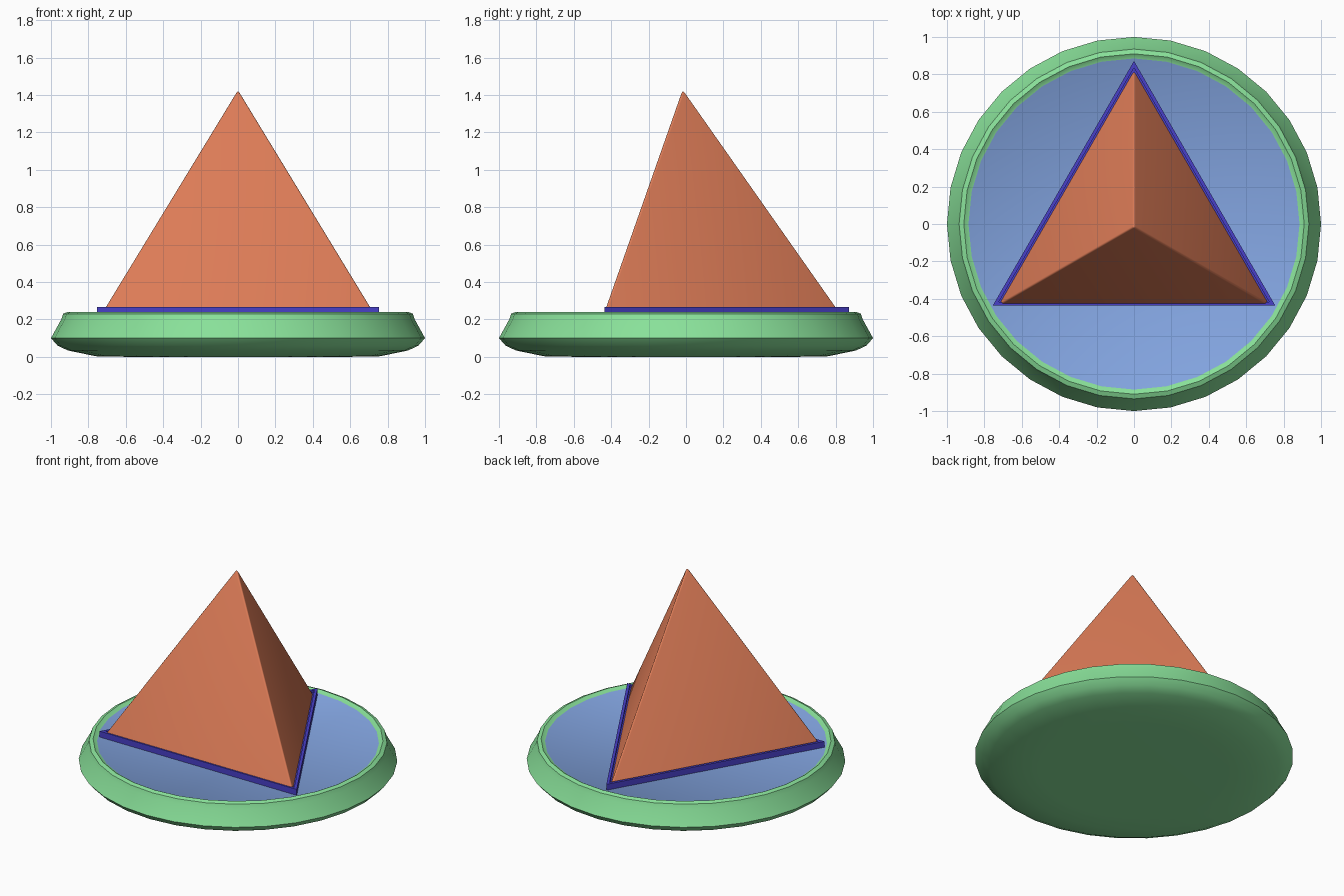
import bpy, bmesh, math

cube = bpy.data.objects.get("Cube")
if cube:
    bpy.data.objects.remove(cube)


def material(name, rgb):
    m = bpy.data.materials.new(name)
    m.use_nodes = True
    m.diffuse_color = (*rgb, 1)
    m.node_tree.nodes["Principled BSDF"].inputs["Base Color"].default_value = (*rgb, 1)
    return m


green = material("light green", (0.25, 0.75, 0.32))
blue = material("soft blue", (0.23, 0.38, 0.76))
indigo = material("indigo", (0.065, 0.05, 0.58))
orange = material("orange", (0.72, 0.2, 0.095))


def ring(bm, sides, radius, z, y=0):
    """Loop of vertices with its first corner pointing to the back."""
    angles = [math.pi / 2 + math.tau * i / sides for i in range(sides)]
    return [bm.verts.new((radius * math.cos(a), y + radius * math.sin(a), z)) for a in angles]


def stack(name, sides, profile, mats):
    """Join stacked rings into a closed solid; the last face is the top cap."""
    bm = bmesh.new()
    loops = [ring(bm, sides, r, z) for r, z in profile]
    bm.faces.new(loops[0][::-1])
    for a, b in zip(loops, loops[1:]):
        for i in range(sides):
            j = (i + 1) % sides
            bm.faces.new((a[i], a[j], b[j], b[i]))
    top = bm.faces.new(loops[-1])
    top.material_index = len(mats) - 1
    return finish(bm, name, mats)


def finish(bm, name, mats):
    bmesh.ops.recalc_face_normals(bm, faces=bm.faces)
    mesh = bpy.data.meshes.new(name)
    bm.to_mesh(mesh)
    bm.free()
    for m in mats:
        mesh.materials.append(m)
    obj = bpy.data.objects.new(name, mesh)
    bpy.context.collection.objects.link(obj)
    return obj


def smooth(obj, degrees):
    bpy.ops.object.select_all(action="DESELECT")
    obj.select_set(True)
    bpy.context.view_layer.objects.active = obj
    bpy.ops.object.shade_smooth_by_angle(angle=math.radians(degrees))


# Round base with a rim and a slightly sunken blue top
base = stack("round_base", 32,
             [(0.6, 0), (0.76, 0.003), (0.91, 0.034), (0.965, 0.06), (1, 0.1),
              (0.945, 0.2), (0.935, 0.23), (0.91, 0.24), (0.885, 0.224)],
             [green, blue])
smooth(base, 40)

# Triangular tray with a shallow recess
stack("triangle_tray", 3,
      [(0.872, 0.215), (0.872, 0.265), (0.835, 0.265), (0.835, 0.25)], [indigo])

# Three-sided pyramid with softened edges
bm = bmesh.new()
foot = ring(bm, 3, 0.84, 0.24, -0.015)
tip = bm.verts.new((0, -0.015, 1.435))
bm.faces.new(foot)
for i in range(3):
    bm.faces.new((foot[i], foot[(i + 1) % 3], tip))
bmesh.ops.bevel(bm, geom=list(tip.link_edges), offset=0.013, segments=3,
                profile=0.5, affect="EDGES")
pyramid = finish(bm, "pyramid", [orange])
smooth(pyramid, 45)
